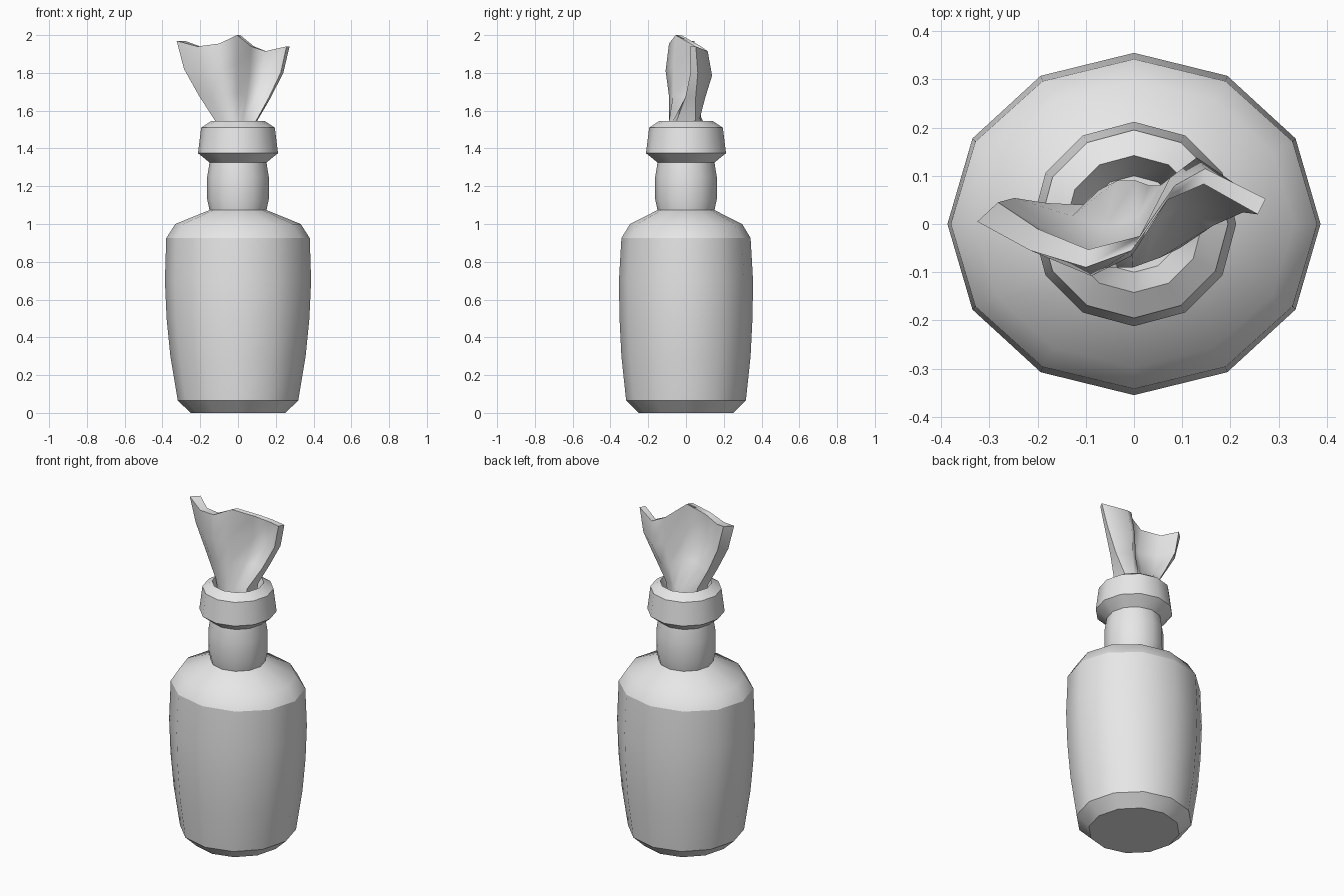
import bpy, bmesh
from math import cos, sin, pi

old = bpy.data.objects.get("Cube")
if old:
    bpy.data.objects.remove(old, do_unlink=True)

grey = bpy.data.materials.new("plain_grey")
grey.use_nodes = True
grey.diffuse_color = (0.8, 0.8, 0.8, 1)
grey.node_tree.nodes["Principled BSDF"].inputs["Base Color"].default_value = grey.diffuse_color

SIDES = 12


def finish(bm, name):
    bmesh.ops.recalc_face_normals(bm, faces=bm.faces)
    for f in bm.faces:
        f.smooth = True
    mesh = bpy.data.meshes.new(name)
    bm.to_mesh(mesh)
    bm.free()
    mesh.materials.append(grey)
    obj = bpy.data.objects.new(name, mesh)
    bpy.context.collection.objects.link(obj)
    return obj


def bridge(bm, a, b):
    n = len(a)
    for i in range(n):
        j = (i + 1) % n
        bm.faces.new((a[i], a[j], b[j], b[i]))


def sharpen(bm, ring):
    for i, v in enumerate(ring):
        e = bm.edges.get((v, ring[(i + 1) % len(ring)]))
        if e:
            e.smooth = False


def turned(name, profile, creases):
    """Turn a profile of (x radius, y radius, height); creases are sharp rings."""
    bm = bmesh.new()
    rings = []
    for rx, ry, z in profile:
        rings.append([bm.verts.new((rx * cos(2 * pi * i / SIDES),
                                    ry * sin(2 * pi * i / SIDES), z))
                      for i in range(SIDES)])
    for a, b in zip(rings, rings[1:]):
        bridge(bm, a, b)
    bm.faces.new(rings[0])
    bm.faces.new(rings[-1])
    for k in creases:
        sharpen(bm, rings[k])
    return finish(bm, name)


# Bottle body: bevelled foot, slightly oval belly, sloping shoulder
turned("bottle_body", [
    (.25, .25, 0), (.319, .317, .065), (.358, .342, .3), (.378, .352, .5),
    (.387, .355, .7), (.38, .342, .925), (.332, .297, 1.0), (.15, .15, 1.074)],
    (0, 1, 5, 7))

# Neck, gently bulging
turned("bottle_neck", [(r, r, z) for r, z in (
    (.15, 1.07), (.163, 1.13), (.163, 1.25), (.15, 1.33))], (0, 3))

# Collar with a funnel-shaped mouth
turned("bottle_collar", [(r, r, z) for r, z in (
    (.15, 1.325), (.212, 1.375), (.195, 1.51), (.142, 1.545), (.1, 1.42))],
    (0, 1, 2, 3, 4))

# Cloth stuffed in the mouth: a wavy sheet that thickens into a plug below
front = [(-.325, .005), (-.215, -.055), (-.1, -.09), (-.005, -.055),
         (.07, .05), (.145, .083), (.257, .02)]
back = [(-.282, .045), (-.2, -.01), (-.095, -.053), (.012, -.025),
        (.085, .08), (.148, .115), (.273, .052)]
heights = [1.97, 1.94, 1.955, 2.0, 1.94, 1.915, 1.94]
bulge = [.04, .07, .09, .09, .08, .07, .05]

# Each row: share of the height above the rim, width, plug share
rows = [(-.25, .3, 1), (0, .37, 1), (.32, .64, .33), (.65, .88, 0), (1, 1, 0)]
bm = bmesh.new()
rings = []
for t, width, plug in rows:
    swell = 1.2 if t == .65 else 1

    def side(points, sign):
        return [bm.verts.new((x * width,
                              y * swell * (1 - plug) + sign * bulge[i] * plug,
                              1.545 + t * (heights[i] - 1.545)))
                for i, (x, y) in enumerate(points)]
    rings.append(side(front, -1) + side(back, 1)[::-1])
for a, b in zip(rings, rings[1:]):
    bridge(bm, a, b)

n = len(front)
for ring in (rings[0], rings[-1]):
    for i in range(n - 1):
        bm.faces.new((ring[i], ring[i + 1], ring[-2 - i], ring[-1 - i]))
    sharpen(bm, ring)
# Crisp side hems
for a, b in zip(rings, rings[1:]):
    for k in (0, n - 1, n, -1):
        bm.edges.get((a[k], b[k])).smooth = False
finish(bm, "cloth_wick")
